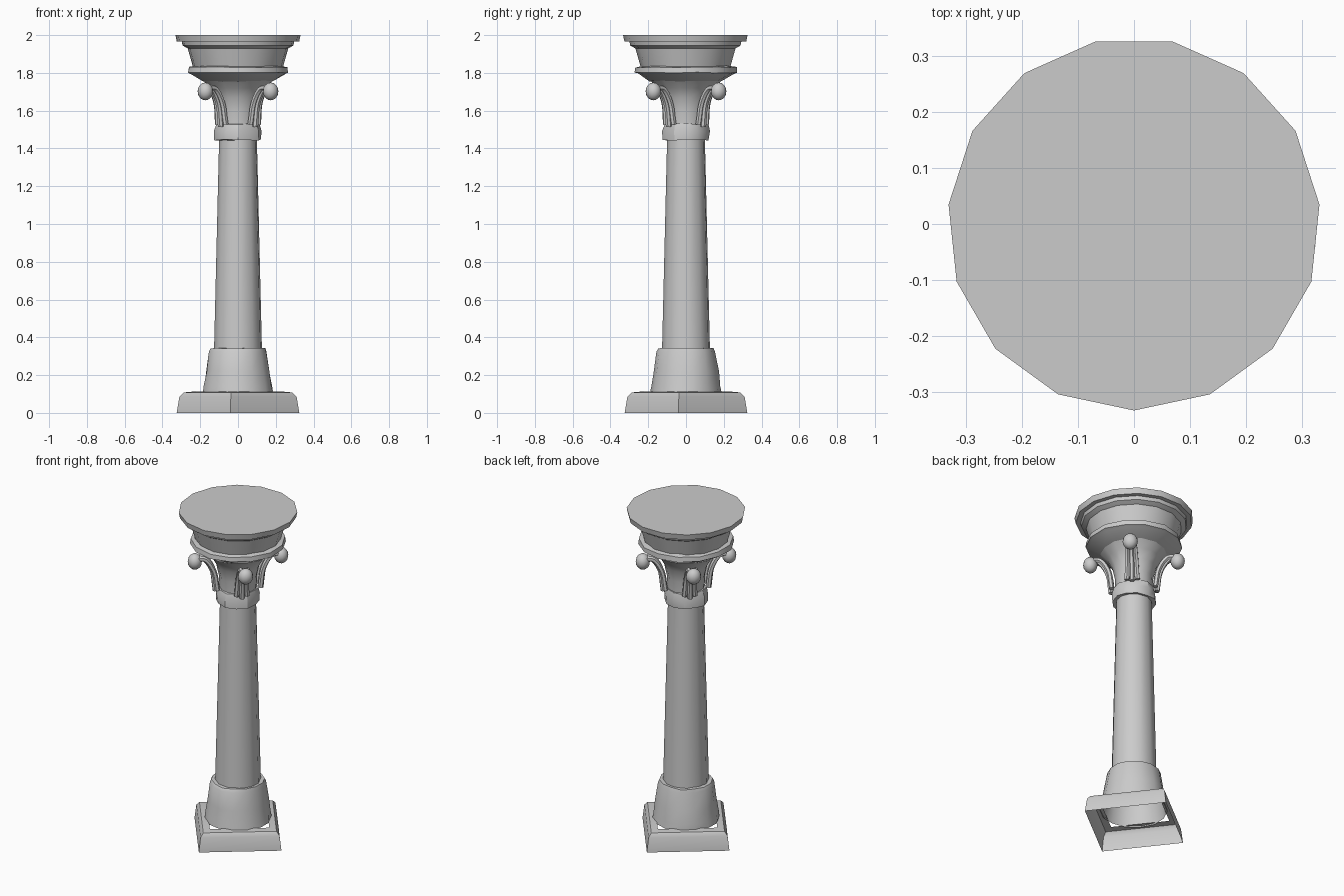
import bpy, bmesh, math, random
from mathutils import Vector

random.seed(4)
if "Cube" in bpy.data.objects:
    bpy.data.objects.remove(bpy.data.objects["Cube"])

stone = bpy.data.materials.new("grey stone")
stone.use_nodes = True
stone.diffuse_color = (0.6, 0.6, 0.6, 1)
bsdf = next(n for n in stone.node_tree.nodes if n.type == 'BSDF_PRINCIPLED')
bsdf.inputs["Base Color"].default_value = stone.diffuse_color
bsdf.inputs["Roughness"].default_value = 0.8


def finish(obj, angle=32):
    """Give an object the stone material and its shading."""
    obj.data.materials.append(stone)
    bpy.ops.object.select_all(action='DESELECT')
    obj.select_set(True)
    bpy.context.view_layer.objects.active = obj
    if obj.type == 'CURVE':
        bpy.ops.object.convert(target='MESH')
    bpy.ops.object.shade_smooth_by_angle(angle=math.radians(angle))
    return bpy.context.object


def lathe(name, profile, sides, turn=-90, cap=False, wear=0.0):
    """Revolve (radius, height) points into a faceted ring-built solid."""
    bm = bmesh.new()
    rings = []
    for r, z in profile:
        ring = []
        for i in range(sides):
            a = math.radians(turn) + math.tau * i / sides
            rr = r + random.uniform(-wear, wear)
            zz = z + random.uniform(-wear, wear)
            ring.append(bm.verts.new((rr * math.cos(a), rr * math.sin(a), zz)))
        rings.append(ring)
    for low, high in zip(rings, rings[1:]):
        for i in range(sides):
            j = (i + 1) % sides
            bm.faces.new((low[i], low[j], high[j], high[i]))
    if cap:
        bm.faces.new(rings[-1])
    mesh = bpy.data.meshes.new(name)
    bm.to_mesh(mesh)
    bm.free()
    obj = bpy.data.objects.new(name, mesh)
    bpy.context.collection.objects.link(obj)
    return finish(obj)


# Hollow square plinth, corners near the axes, opening under the base
lathe("plinth", [(0.327, 0), (0.313, 0.085), (0.29, 0.108), (0.235, 0.113)],
      4, turn=-97)

# Flared base and tapered shaft
lathe("base", [(0.188, 0.105), (0.184, 0.14), (0.172, 0.22), (0.155, 0.325),
               (0.147, 0.342), (0.115, 0.342)], 14, wear=0.003)
lathe("shaft", [(0.128, 0.335), (0.101, 1.45)], 12, turn=-82)

# Bell of the capital with its worn collar
lathe("collar", [(0.095, 1.445), (0.122, 1.445), (0.124, 1.49),
                 (0.114, 1.53), (0.095, 1.532)], 12, wear=0.004)
lathe("bell", [(0.104, 1.52), (0.107, 1.6), (0.122, 1.67),
               (0.15, 1.72), (0.2, 1.77)], 14)

# Moulded top in two tiers and a slab
lathe("lower_moulding", [(0.1, 1.745), (0.19, 1.757), (0.255, 1.795),
                         (0.27, 1.802), (0.266, 1.83), (0.235, 1.836)],
      14, wear=0.003)
lathe("upper_moulding", [(0.24, 1.832), (0.268, 1.93), (0.278, 1.935),
                         (0.295, 1.945), (0.3, 1.968)], 15)
lathe("top_slab", [(0.28, 1.966), (0.326, 1.966), (0.333, 2.0)], 15, cap=True)

# Scrolls at the four diagonals: three stems meeting under a knob
path = [(0.13, 1.515), (0.135, 1.56), (0.142, 1.63), (0.17, 1.69),
        (0.205, 1.728), (0.235, 1.72)]
for n in range(4):
    a = math.radians(45 + 90 * n)
    out = Vector((math.cos(a), math.sin(a), 0))
    side = Vector((-out.y, out.x, 0))
    for k in (-1, 0, 1):
        curve = bpy.data.curves.new("scroll_stem", 'CURVE')
        curve.dimensions = '3D'
        curve.bevel_depth = 0.015
        curve.bevel_resolution = 1
        curve.resolution_u = 3
        curve.use_fill_caps = True
        spline = curve.splines.new('NURBS')
        spline.points.add(len(path) - 1)
        spline.use_endpoint_u = True
        spline.order_u = 3
        for i, (point, (r, z)) in enumerate(zip(spline.points, path)):
            spread = 0.03 * k * (1 - 0.1 * i)
            p = out * (r - 0.008 * abs(k)) + side * spread
            point.co = (p.x, p.y, z + 0.012 * abs(k) * (i == 0), 1)
        stem = bpy.data.objects.new("scroll_stem", curve)
        bpy.context.collection.objects.link(stem)
        finish(stem, 50)
    bpy.ops.mesh.primitive_uv_sphere_add(
        segments=12, ring_count=8, radius=0.045,
        location=out * 0.245 + Vector((0, 0, 1.702)), rotation=(0, 0, a))
    knob = bpy.context.object
    knob.name = "scroll_knob"
    knob.scale = (0.9, 0.95, 1.05)
    finish(knob, 60)
